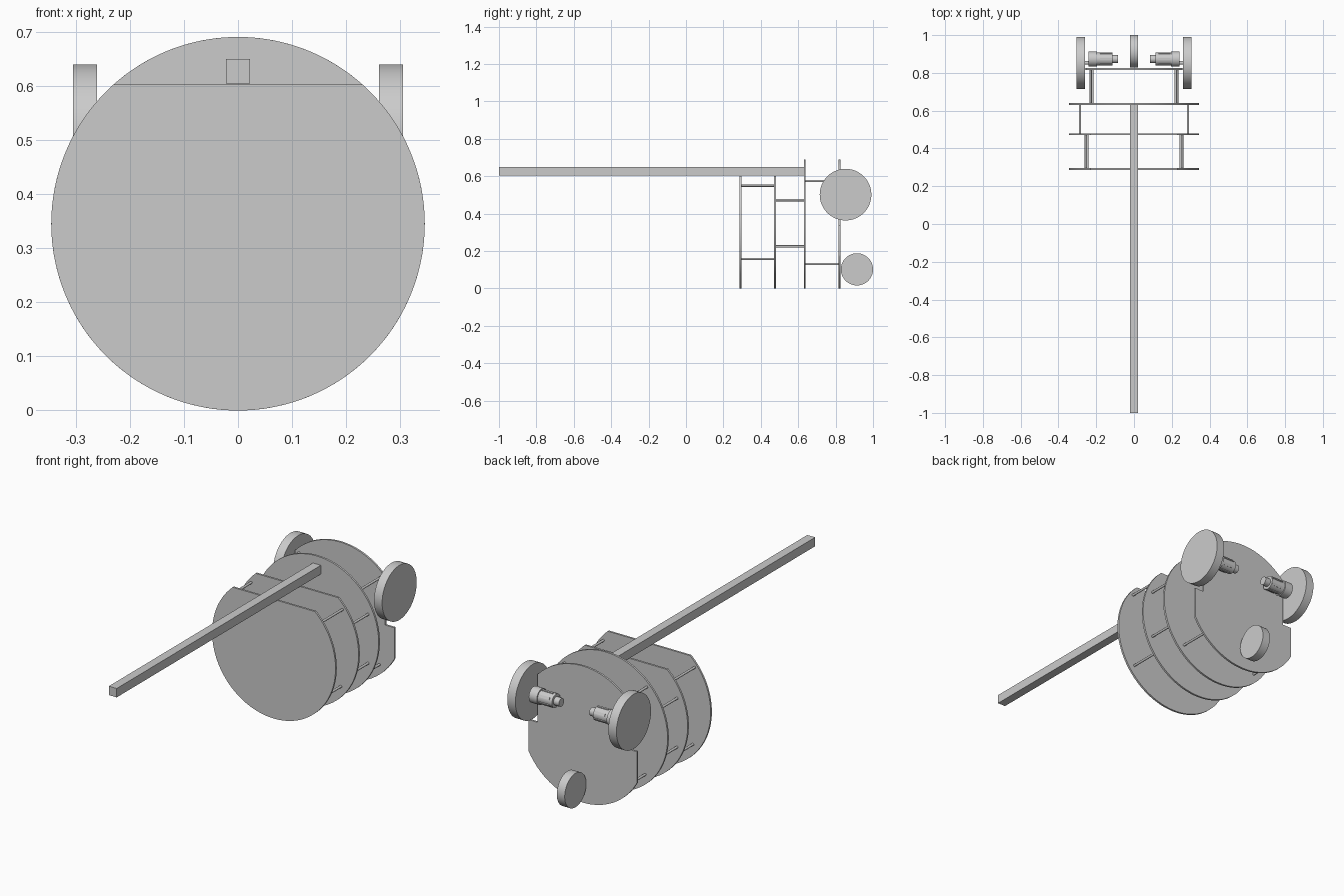
import bpy, bmesh, math
from mathutils import Matrix

if "Cube" in bpy.data.objects:
    bpy.data.objects.remove(bpy.data.objects["Cube"])

R = 0.345      # deck radius, also the height of the deck centre
T = 0.010      # deck thickness


def finish(name, bm, smooth=True):
    bmesh.ops.recalc_face_normals(bm, faces=bm.faces)
    me = bpy.data.meshes.new(name)
    bm.to_mesh(me)
    bm.free()
    ob = bpy.data.objects.new(name, me)
    bpy.context.collection.objects.link(ob)
    if smooth:
        bpy.ops.object.select_all(action='DESELECT')
        ob.select_set(True)
        bpy.context.view_layer.objects.active = ob
        bpy.ops.object.shade_smooth_by_angle(angle=math.radians(30))
    return ob


def add_cyl(bm, centre, r, length, axis, seg=48):
    turn = Matrix.Rotation(math.pi / 2, 4, 'Y' if axis == 'X' else 'X')
    bmesh.ops.create_cone(bm, cap_ends=True, segments=seg, radius1=r, radius2=r,
                          depth=length, matrix=Matrix.Translation(centre) @ turn)


def add_box(bm, lo, hi, turn=Matrix()):
    c = [(a + b) / 2 for a, b in zip(lo, hi)]
    s = [b - a for a, b in zip(lo, hi)]
    bmesh.ops.create_cube(bm, size=1, matrix=turn @ Matrix.Translation(c) @ Matrix.Diagonal((*s, 1)))


def deck(name, y, outline):
    bm = bmesh.new()
    f = bm.faces.new([bm.verts.new((x, y - T / 2, z)) for x, z in outline])
    ext = bmesh.ops.extrude_face_region(bm, geom=[f])['geom']
    bmesh.ops.translate(bm, vec=(0, T, 0), verts=[v for v in ext if isinstance(v, bmesh.types.BMVert)])
    return finish(name, bm)


def arc(a0, a1, n):
    return [(R * math.cos(a0 + (a1 - a0) * i / n), R + R * math.sin(a0 + (a1 - a0) * i / n))
            for i in range(n + 1)]


# Decks: two cut flat on top, one full disc, one notched for the wheels
flat = math.asin((0.602 - R) / R)
cut_outline = arc(math.pi - flat, 2 * math.pi + flat, 96)
deck("front_deck", 0.291, cut_outline)
deck("second_deck", 0.475, cut_outline)
deck("third_deck", 0.635, arc(0, 2 * math.pi, 128)[:-1])

side, notch_x, notch_z = 0.303, 0.252, 0.338
a_side, a_notch = math.acos(side / R), math.acos(notch_x / R)
deck("wheel_deck", 0.82,
     arc(math.pi + a_side, 2 * math.pi - a_side, 64)
     + [(side, notch_z), (notch_x, notch_z)]
     + arc(a_notch, math.pi - a_notch, 64)
     + [(-notch_x, notch_z), (-side, notch_z)])

# Standoff rods between the decks
for name, y0, y1, spots in (
        ("front_standoffs", 0.291, 0.475, ((0.255, 0.549), (0.246, 0.158))),
        ("middle_standoffs", 0.475, 0.635, ((0.286, 0.472), (0.286, 0.225))),
        ("rear_standoffs", 0.635, 0.82, ((0.229, 0.574), (0.220, 0.130)))):
    bm = bmesh.new()
    for x, z in spots:
        for s in (-1, 1):
            add_cyl(bm, (s * x, (y0 + y1) / 2, z), 0.006, y1 - y0 - T, 'Y', 16)
    finish(name, bm)

# Long square beam
bm = bmesh.new()
add_box(bm, (-0.022, -1, 0.604), (0.022, 0.63, 0.649))
finish("beam", bm, False)

# Caster wheel
bm = bmesh.new()
add_cyl(bm, (0, 0.914, 0.102), 0.086, 0.044, 'X', 64)
finish("caster_wheel", bm)

# Drive wheels and their ribbed motors
for label, s in (("left", -1), ("right", 1)):
    bm = bmesh.new()
    add_cyl(bm, (s * 0.2825, 0.853, 0.5015), 0.138, 0.045, 'X', 96)
    finish(label + "_drive_wheel", bm)

    my, mz = 0.873, 0.5015
    bm = bmesh.new()
    for x0, x1, r in ((0.195, 0.240, 0.040), (0.115, 0.195, 0.034), (0.085, 0.115, 0.021)):
        add_cyl(bm, (s * (x0 + x1) / 2, my, mz), r, x1 - x0, 'X')
    for i in range(6):
        turn = (Matrix.Translation((s * 0.155, my, mz))
                @ Matrix.Rotation(i * math.pi / 3, 4, 'X'))
        add_box(bm, (-0.025, -0.006, 0.030), (0.038, 0.006, 0.037), turn)
    finish(label + "_motor", bm)

    bm = bmesh.new()
    add_cyl(bm, (s * 0.25, 0.853, 0.5015), 0.009, 0.03, 'X', 24)
    finish(label + "_axle", bm)
